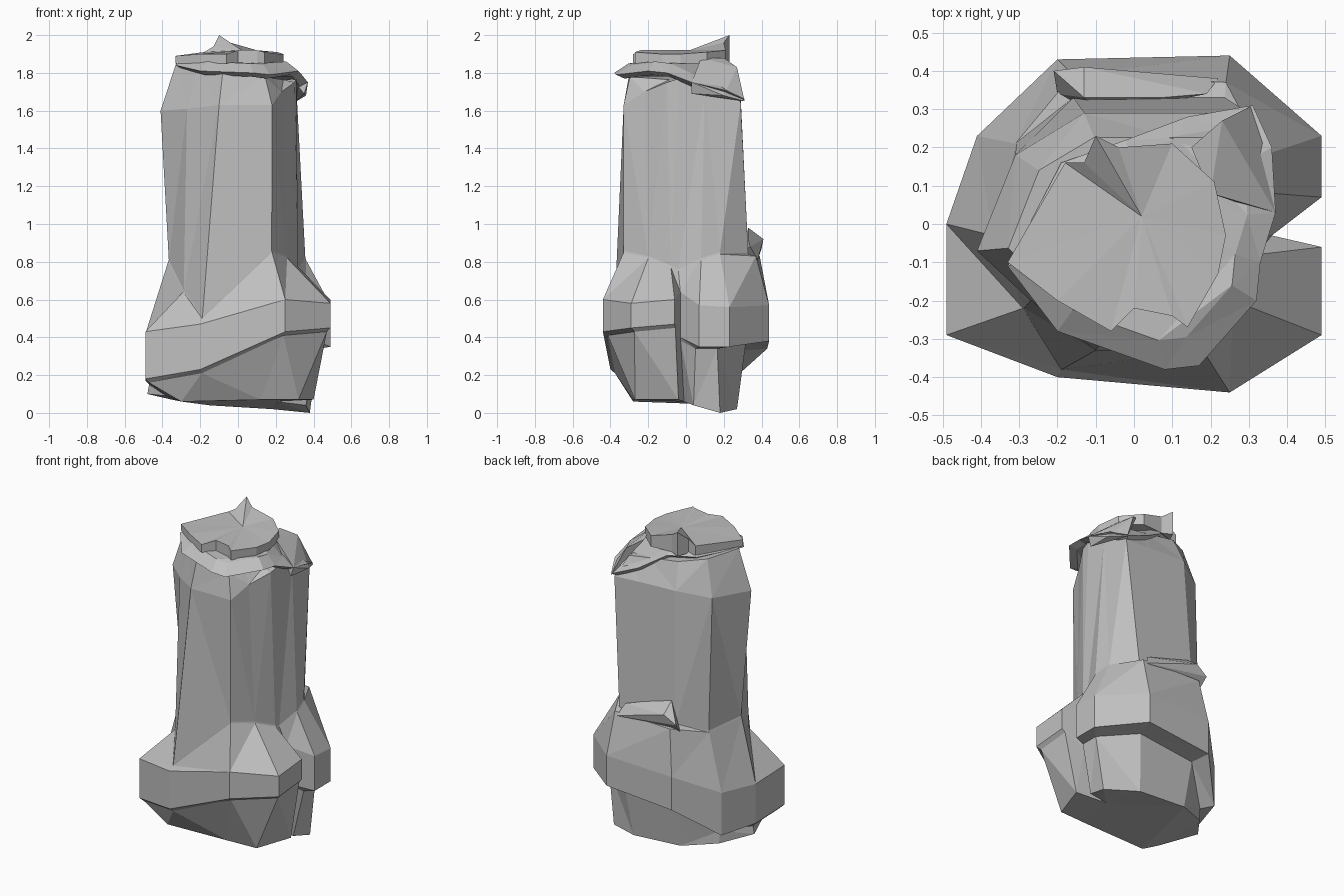
import bpy
import bmesh
from mathutils import Vector

default_cube = bpy.data.objects.get("Cube")
if default_cube:
    bpy.data.objects.remove(default_cube, do_unlink=True)

# One plain stone colour for everything
stone = bpy.data.materials.new("grey_stone")
stone.use_nodes = True
stone_colour = (0.53, 0.53, 0.53, 1)
stone.diffuse_color = stone_colour
stone_shader = stone.node_tree.nodes["Principled BSDF"]
stone_shader.inputs["Base Color"].default_value = stone_colour
stone_shader.inputs["Roughness"].default_value = 0.9


def points(outline, heights=None):
    """Turn measurements in hundredths into vectors, with optional separate heights."""
    if heights:
        outline = [(x, y, z) for (x, y), z in zip(outline, heights)]
    return [Vector(p) / 100 for p in outline]


def inset(ring, factor, rise):
    """Copy a ring, drawn in towards the axis and lifted."""
    return [Vector((p.x * factor, p.y * factor, p.z + rise)) for p in ring]


def finish(bm, name):
    """Store the mesh as a flat shaded stone object."""
    bmesh.ops.recalc_face_normals(bm, faces=bm.faces[:])
    mesh = bpy.data.meshes.new(name)
    bm.to_mesh(mesh)
    bm.free()
    mesh.materials.append(stone)
    stone_object = bpy.data.objects.new(name, mesh)
    bpy.context.scene.collection.objects.link(stone_object)


def loft(name, rings, peak=None):
    """Skin a stack of matching rings; close the top flat or up to a peak."""
    bm = bmesh.new()
    loops = [[bm.verts.new(p) for p in ring] for ring in rings]
    count = len(loops[0])
    for low, high in zip(loops, loops[1:]):
        for i in range(count):
            j = (i + 1) % count
            bm.faces.new((low[i], low[j], high[j], high[i]))
    bm.faces.new(list(reversed(loops[0])))
    if peak:
        tip = bm.verts.new(Vector(peak) / 100)
        for i in range(count):
            bm.faces.new((loops[-1][i], loops[-1][(i + 1) % count], tip))
    else:
        bm.faces.new(loops[-1])
    bmesh.ops.triangulate(bm, faces=bm.faces[:])
    finish(bm, name)


def shard(name, corners):
    """Make an angular chip as the hull of a few corners."""
    bm = bmesh.new()
    for p in points(corners):
        bm.verts.new(p)
    bmesh.ops.convex_hull(bm, input=bm.verts[:])
    finish(bm, name)


# Swollen base: foot, undercut, lower ridge, upper ridge and sloping shoulder
base_outline = [(-49, -29), (-20, -40), (25, -44), (49, -29), (49, -6), (36, -3),
                (49, 7), (49, 23), (25, 44), (-20, 43), (-41, 23), (-49, 0)]
foot = points([(-38, -23, 9), (-30, -28, 6), (12, -28, 7), (32, -27, 7),
               (40, -4, 7), (20, -1, 6), (36, 4, 4), (38, 18, 0),
               (18, 27, 2), (-15, 27, 4), (-35, 17, 7), (-48, 0, 10)])
lower_ridge = points(base_outline, [18, 23, 43, 45, 47, 40, 35, 35, 38, 34, 16, 17])
undercut = [Vector((p.x * 0.87, p.y * 0.72, p.z - 0.01)) if p.y > 0.06
            else Vector((p.x * 0.96, p.y * 0.94, p.z - 0.02)) for p in lower_ridge]
upper_ridge = points(base_outline, [43, 47, 60, 58, 60, 64, 57, 56, 57, 55, 43, 42])
shoulder = points([(-29, -22, 64), (-19, -38, 50), (18, -33, 85), (26, -20, 82),
                   (32, -8, 77), (32, -4, 75), (36, 8, 81), (34, 18, 84),
                   (24, 37, 83), (-16, 39, 83), (-31, 21, 78), (-37, -3, 80)])

# Tall faceted shaft, narrowing to a tilted neck beneath the cap
shaft_base = [Vector((p.x * 0.99, min(p.y, 0.33), p.z + 0.01)) for p in shoulder]
shaft_top = points([(-27, -20, 161), (-10, -33, 163), (18, -33, 163), (23, -22, 170),
                    (30, -10, 175), (31, -4, 177), (31, 10, 170), (30, 29, 164),
                    (12, 29, 165), (-13, 29, 166), (-31, 18, 162), (-41, -7, 160)])
neck = [Vector((p.x * 0.8, p.y * (0.78 if p.y > 0 else 0.9), 1.8 - 0.12 * p.x))
        for p in shaft_top]
loft("rock_pillar", [foot, undercut, lower_ridge, upper_ridge, shoulder,
                     shaft_base, shaft_top, neck])

# Overhanging cap, drooping to a tip at the back corner
lip = points([(-33, -11, 184), (-20, -28, 181), (8, -38, 180), (17, -37, 179),
              (32, -20, 181), (33, -10, 180), (37, 3, 175), (36, 20, 171),
              (31, 31, 166), (14, 28, 173), (-2, 22, 183), (-19, 16, 184)])
loft("cap_ledge", [inset(lip, 0.88, -0.02), lip, inset(lip, 0.8, 0.05)])

# Ragged slab on the crown, rising to a point at the back
slab_outline = [(-33, -10), (-20, -20), (-6, -28), (0, -22), (10, -24), (14, -27), (22, -13),
                (24, -3), (21, 11), (10, 21), (-4, 20), (-10, 23), (-13, 16), (-18, 16)]
slab_high = points(slab_outline, [189, 190, 190, 192, 192, 191, 190,
                                  190, 191, 192, 196, 200, 194, 191])
slab_low = [Vector((p.x, p.y, 1.85)) for p in slab_high]
loft("crown_slab", [slab_low, slab_high], peak=(2, 2, 192))

# Angular chips: drooping flap at the side and a rim behind the shaft
shard("side_flap", [(31, 31, 165), (36, 20, 168), (35, 3, 169), (30, 5, 180),
                    (23, 27, 183), (20, 8, 188), (37, 3, 175), (15, 20, 188)])
shard("back_rim", [(-21, 40, 87), (-13, 41, 92), (-13, 33, 98), (7, 33, 92),
                   (19, 34, 88), (22, 38, 81), (-20, 34, 80), (-10, 28, 84)])
